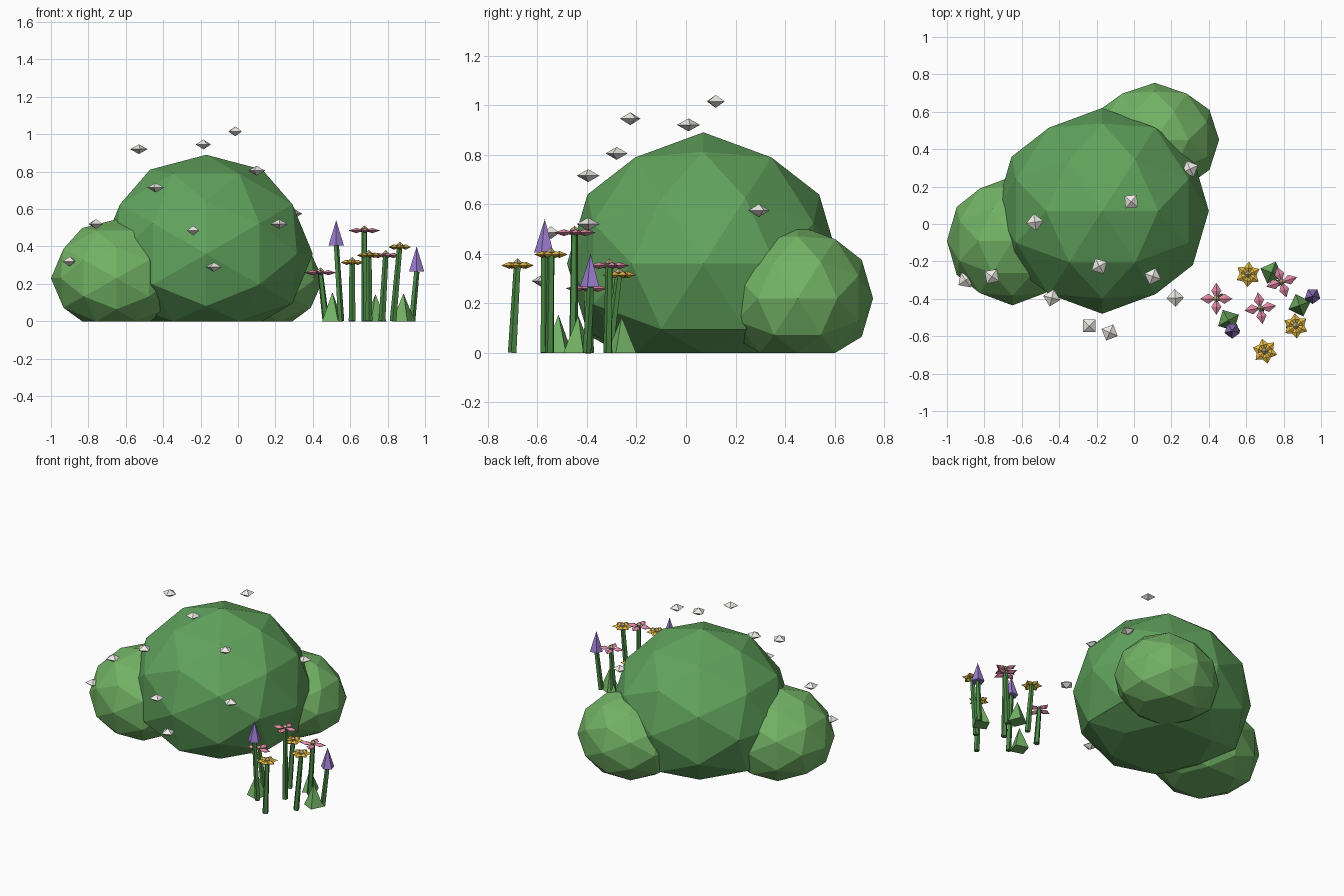
import bpy, bmesh, math
from mathutils import Vector, Matrix

if "Cube" in bpy.data.objects:
    bpy.data.objects.remove(bpy.data.objects["Cube"])

PHI = (1 + 5 ** 0.5) / 2


def material(name, r, g, b):
    m = bpy.data.materials.new(name)
    m.diffuse_color = (r, g, b, 1)
    m.use_nodes = True
    m.node_tree.nodes["Principled BSDF"].inputs["Base Color"].default_value = m.diffuse_color
    return m


DARK = material("dark_leaf", 0.12, 0.37, 0.11)
LIGHT = material("light_leaf", 0.17, 0.45, 0.13)
STEM = material("stem_green", 0.07, 0.25, 0.06)
WHITE = material("white_bloom", 0.85, 0.83, 0.78)
PINK = material("pink_petal", 0.75, 0.25, 0.38)
YELLOW = material("yellow_petal", 0.8, 0.5, 0.06)
PURPLE = material("purple_bell", 0.33, 0.2, 0.62)
CENTRE = material("flower_centre", 0.55, 0.45, 0.25)


def finish(name, bm, mat):
    bmesh.ops.recalc_face_normals(bm, faces=bm.faces[:])
    me = bpy.data.meshes.new(name)
    bm.to_mesh(me)
    bm.free()
    me.materials.append(mat)
    ob = bpy.data.objects.new(name, me)
    bpy.context.collection.objects.link(ob)
    return ob


def bush(name, centre, radii, mat):
    """Once-subdivided icosahedron with an edge on top, flattened at the ground."""
    base = []
    for a in (-1, 1):
        for b in (-PHI, PHI):
            base += [Vector((a, 0, b)), Vector((b, a, 0)), Vector((0, b, a))]
    pts = [v.normalized() for v in base]
    for i, p in enumerate(base):
        for q in base[:i]:
            if (p - q).length < 2.1:
                pts.append((p + q).normalized())
    bm = bmesh.new()
    for p in pts:
        bm.verts.new(p)
    bmesh.ops.convex_hull(bm, input=bm.verts[:])
    for v in bm.verts:
        v.co = Vector([centre[k] + v.co[k] * radii[k] for k in range(3)])
        v.co.z = max(v.co.z, 0)
    finish(name, bm, mat)


def add_gem(bm, centre, size, angle=0, offset=0):
    """Octahedron stretched to size, pushed out by offset and turned about z."""
    m = Matrix.Translation(centre) @ Matrix.Rotation(angle, 4, 'Z') @ Matrix.Translation((offset, 0, 0))
    ring = [bm.verts.new(m @ Vector((size[0] * x, size[1] * y, 0)))
            for x, y in ((1, 0), (0, 1), (-1, 0), (0, -1))]
    for s in (-1, 1):
        tip = bm.verts.new(m @ Vector((0, 0, s * size[2])))
        for i in range(4):
            bm.faces.new((ring[i], ring[(i + 1) % 4], tip))


def cone(name, a, b, r1, r2, sides, mat, turn=0):
    a, b = Vector(a), Vector(b)
    d = b - a
    bm = bmesh.new()
    m = (Matrix.Translation((a + b) / 2) @ d.to_track_quat('Z', 'Y').to_matrix().to_4x4()
         @ Matrix.Rotation(turn, 4, 'Z'))
    bmesh.ops.create_cone(bm, cap_ends=True, segments=sides, radius1=r1, radius2=r2,
                          depth=d.length, matrix=m)
    bmesh.ops.remove_doubles(bm, verts=bm.verts[:], dist=1e-5)
    finish(name, bm, mat)


# Bush clumps
bush("main_bush", (-0.17, 0.07, 0.36), (0.57, 0.55, 0.53), DARK)
bush("left_bush", (-0.65, -0.09, 0.23), (0.35, 0.345, 0.315), LIGHT)
bush("back_bush", (0.11, 0.45, 0.22), (0.345, 0.305, 0.295), LIGHT)

# White blooms floating around the bush
blooms = [(-0.90, -0.30, 0.32), (-0.76, -0.28, 0.52), (-0.44, -0.395, 0.715),
          (-0.53, 0.01, 0.92), (-0.185, -0.225, 0.945), (-0.015, 0.12, 1.015),
          (0.10, -0.28, 0.805), (0.22, -0.395, 0.52), (0.30, 0.295, 0.575),
          (-0.24, -0.545, 0.485), (-0.13, -0.58, 0.29)]
for i, p in enumerate(blooms):
    bm = bmesh.new()
    add_gem(bm, p, (0.047, 0.047, 0.026), 0.6 + i * 0.37)
    finish(f"white_bloom_{i + 1}", bm, WHITE)

# Petalled flowers: stem foot, head, kind
flowers = [((0.47, -0.39), (0.44, -0.40, 0.26), PINK),
           ((0.68, -0.455), (0.675, -0.45, 0.485), PINK),
           ((0.77, -0.315), (0.79, -0.31, 0.352), PINK),
           ((0.61, -0.31), (0.61, -0.27, 0.315), YELLOW),
           ((0.83, -0.55), (0.865, -0.545, 0.397), YELLOW),
           ((0.70, -0.70), (0.70, -0.68, 0.353), YELLOW)]
for i, (foot, head, mat) in enumerate(flowers):
    cone(f"flower_stem_{i + 1}", (*foot, 0), head, 0.019, 0.015, 5, STEM)
    n, length, width = (4, 0.043, 0.027) if mat is PINK else (6, 0.034, 0.027)
    bm = bmesh.new()
    for k in range(n):
        add_gem(bm, head, (length, width, 0.014), i * 0.15 + k * math.tau / n, length)
    finish(f"flower_petals_{i + 1}", bm, mat)
    bm = bmesh.new()
    add_gem(bm, Vector(head) + Vector((0, 0, 0.01)), (0.02, 0.02, 0.018))
    finish(f"flower_centre_{i + 1}", bm, CENTRE)

# Purple bell flowers
bells = [((0.55, -0.57), (0.525, -0.57, 0.405)), ((0.93, -0.40), (0.955, -0.385, 0.265))]
for i, (foot, top) in enumerate(bells):
    cone(f"bell_stem_{i + 1}", (*foot, 0), top, 0.018, 0.015, 5, STEM)
    cone(f"bell_{i + 1}", top, Vector(top) + Vector((0, 0, 0.135)), 0.043, 0, 5, PURPLE)

# Grass tufts
for i, (x, y, h) in enumerate([(0.505, -0.515, 0.155), (0.735, -0.26, 0.145), (0.885, -0.435, 0.15)]):
    cone(f"grass_tuft_{i + 1}", (x, y, 0), (x, y, h), 0.063, 0, 4, LIGHT, 0.5 + i * 0.7)
